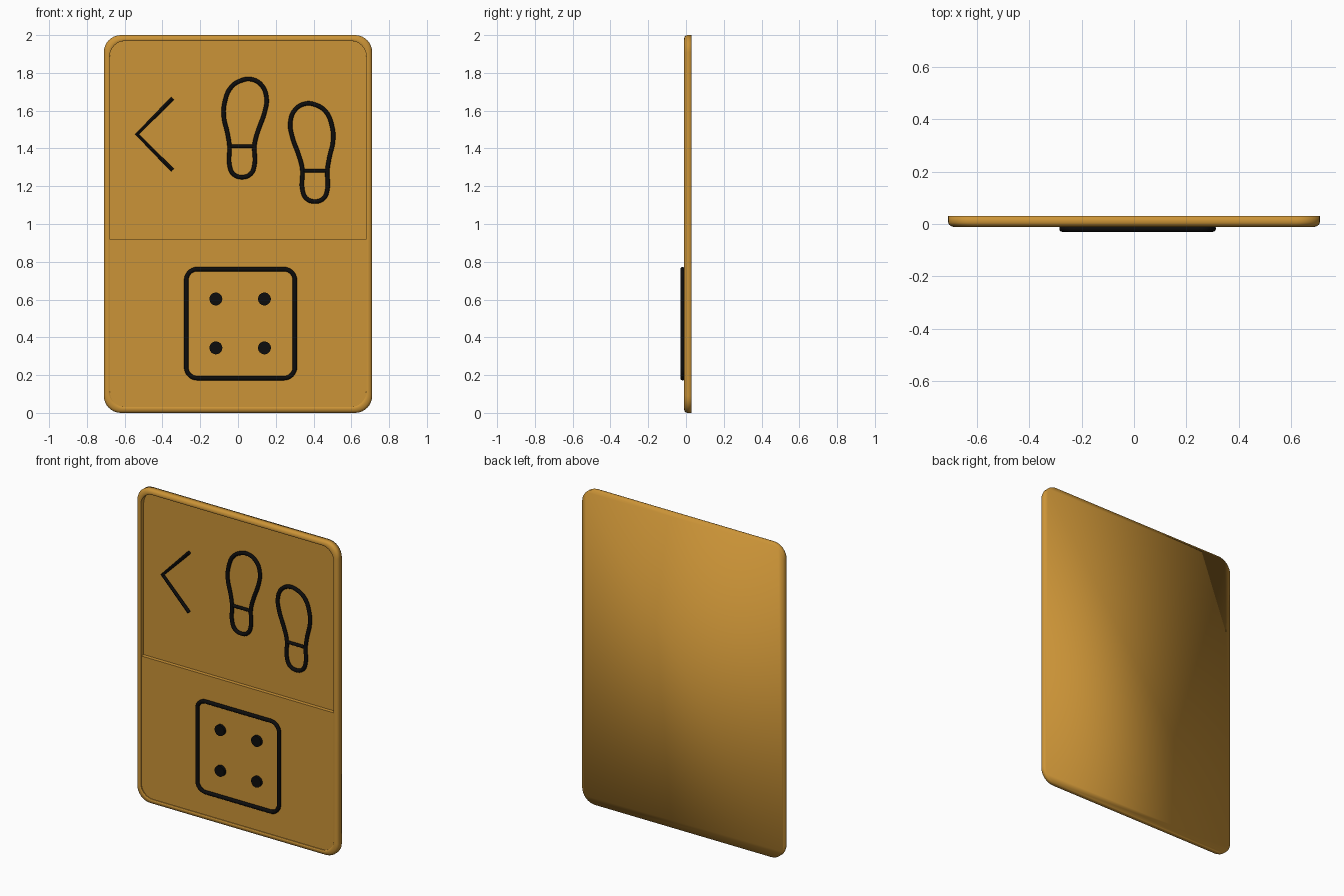
import bpy, bmesh, math

if "Cube" in bpy.data.objects:
    bpy.data.objects.remove(bpy.data.objects["Cube"])


def material(name, rgb):
    m = bpy.data.materials.new(name)
    m.diffuse_color = (*rgb, 1)
    m.use_nodes = True
    m.node_tree.nodes["Principled BSDF"].inputs["Base Color"].default_value = m.diffuse_color
    return m


TAN = material("ochre", (0.60, 0.295, 0.038))
BLACK = material("black", (0.004, 0.004, 0.004))


def rounded_rect(x0, x1, z0, z1, radii, n=8):
    """Outline as (x, z); radii order: bottom-right, top-right, top-left, bottom-left."""
    corners = [(x1, z0, -1, 1, -90), (x1, z1, -1, -1, 0),
               (x0, z1, 1, -1, 90), (x0, z0, 1, 1, 180)]
    pts = []
    for (x, z, sx, sz, start), r in zip(corners, radii):
        if r == 0:
            pts.append((x, z))
            continue
        for i in range(n + 1):
            a = math.radians(start + 90 * i / n)
            pts.append((x + sx * r + r * math.cos(a), z + sz * r + r * math.sin(a)))
    return pts


def loft(name, rings, mat, soft_y=None):
    """Skin equal-length outlines given as (points, y), capped at both ends."""
    bm = bmesh.new()
    loops = [[bm.verts.new((x, y, z)) for x, z in pts] for pts, y in rings]
    for a, b in zip(loops, loops[1:]):
        for i in range(len(a)):
            j = (i + 1) % len(a)
            bm.faces.new((a[i], a[j], b[j], b[i]))
    bm.faces.new(loops[0])
    bm.faces.new(loops[-1])
    bmesh.ops.recalc_face_normals(bm, faces=bm.faces)
    for f in bm.faces:
        f.smooth = True
    for e in bm.edges:
        soft = soft_y is not None and all(abs(v.co.y - soft_y) < 1e-5 for v in e.verts)
        e.smooth = soft or e.calc_face_angle(0) < math.radians(40)
    me = bpy.data.meshes.new(name)
    bm.to_mesh(me)
    bm.free()
    me.materials.append(mat)
    ob = bpy.data.objects.new(name, me)
    bpy.context.collection.objects.link(ob)
    return ob


def stroke(name, pts, y, closed=False, smooth=False, depth=0.012):
    """Round line drawn through (x, z) points at depth y."""
    cu = bpy.data.curves.new(name, 'CURVE')
    cu.dimensions = '3D'
    cu.bevel_depth = depth
    cu.bevel_resolution = 3
    cu.use_fill_caps = True
    if smooth:
        cu.resolution_u = 5
        sp = cu.splines.new('BEZIER')
        sp.bezier_points.add(len(pts) - 1)
        for p, (x, z) in zip(sp.bezier_points, pts):
            p.co = (x, y, z)
            p.handle_left_type = p.handle_right_type = 'AUTO'
    else:
        sp = cu.splines.new('POLY')
        sp.points.add(len(pts) - 1)
        for p, (x, z) in zip(sp.points, pts):
            p.co = (x, y, z, 1)
    sp.use_cyclic_u = closed
    cu.materials.append(BLACK)
    ob = bpy.data.objects.new(name, cu)
    bpy.context.collection.objects.link(ob)
    bpy.ops.object.select_all(action='DESELECT')
    ob.select_set(True)
    bpy.context.view_layer.objects.active = ob
    bpy.ops.object.convert(target='MESH')
    bpy.ops.object.shade_smooth_by_angle(angle=math.radians(40))


# Board: flat back, rounded front rim, recessed floor
W = 0.71
BACK, FLOOR, LOWER = 0.03, 0.022, -0.002


def inset(d, r):
    return rounded_rect(-W + d, W - d, d, 2 - d, [r] * 4)


loft("board", [(inset(0, 0.09), BACK), (inset(0, 0.09), 0.006),
               (inset(0.003, 0.089), -0.002), (inset(0.01, 0.087), -0.008),
               (inset(0.02, 0.085), -0.011), (inset(0.028, 0.083), -0.0105),
               (inset(0.031, 0.082), -0.008), (inset(0.031, 0.082), FLOOR)],
     TAN, soft_y=BACK)

# Raised lower panel forming the ledge across the middle
panel = rounded_rect(-0.679, 0.679, 0.031, 0.921, [0.082, 0, 0, 0.082])
loft("lower_panel", [(panel, FLOOR + 0.002), (panel, LOWER)], TAN)

# Square symbol with four dots
stroke("square_outline", rounded_rect(-0.274, 0.301, 0.184, 0.761, [0.058] * 4),
       -0.018, closed=True)
for x in (-0.117, 0.14):
    for z in (0.344, 0.603):
        disc = [(x + 0.034 * math.cos(math.tau * i / 32), z + 0.034 * math.sin(math.tau * i / 32))
                for i in range(32)]
        loft("dot", [(disc, LOWER + 0.001), (disc, -0.02)], BLACK)

# Shoe prints: sole outline plus heel bar, second one mirrored
SOLE = [(-.066, 0), (-.077, .071), (-.096, .156), (-.091, .235), (-.056, .315),
        (0, .35), (.05, .355), (.103, .325), (.13, .257), (.119, .177),
        (.089, .093), (.071, .034), (.066, 0), (.066, -.1), (.046, -.146),
        (0, -.163), (-.046, -.146), (-.066, -.1)]
MARK_Y = 0.004
for side, cx, cz, m in (("left", 0.021, 1.411, 1), ("right", 0.407, 1.282, -1)):
    stroke(side + "_shoe_print", [(cx + m * x, cz + z) for x, z in SOLE], MARK_Y,
           closed=True, smooth=True)
    stroke(side + "_heel_bar", [(cx - 0.066, cz), (cx + 0.066, cz)], MARK_Y, depth=0.01)

# Arrow head pointing left
stroke("arrow", [(-0.347, 1.665), (-0.534, 1.475), (-0.347, 1.285)], MARK_Y, depth=0.011)
